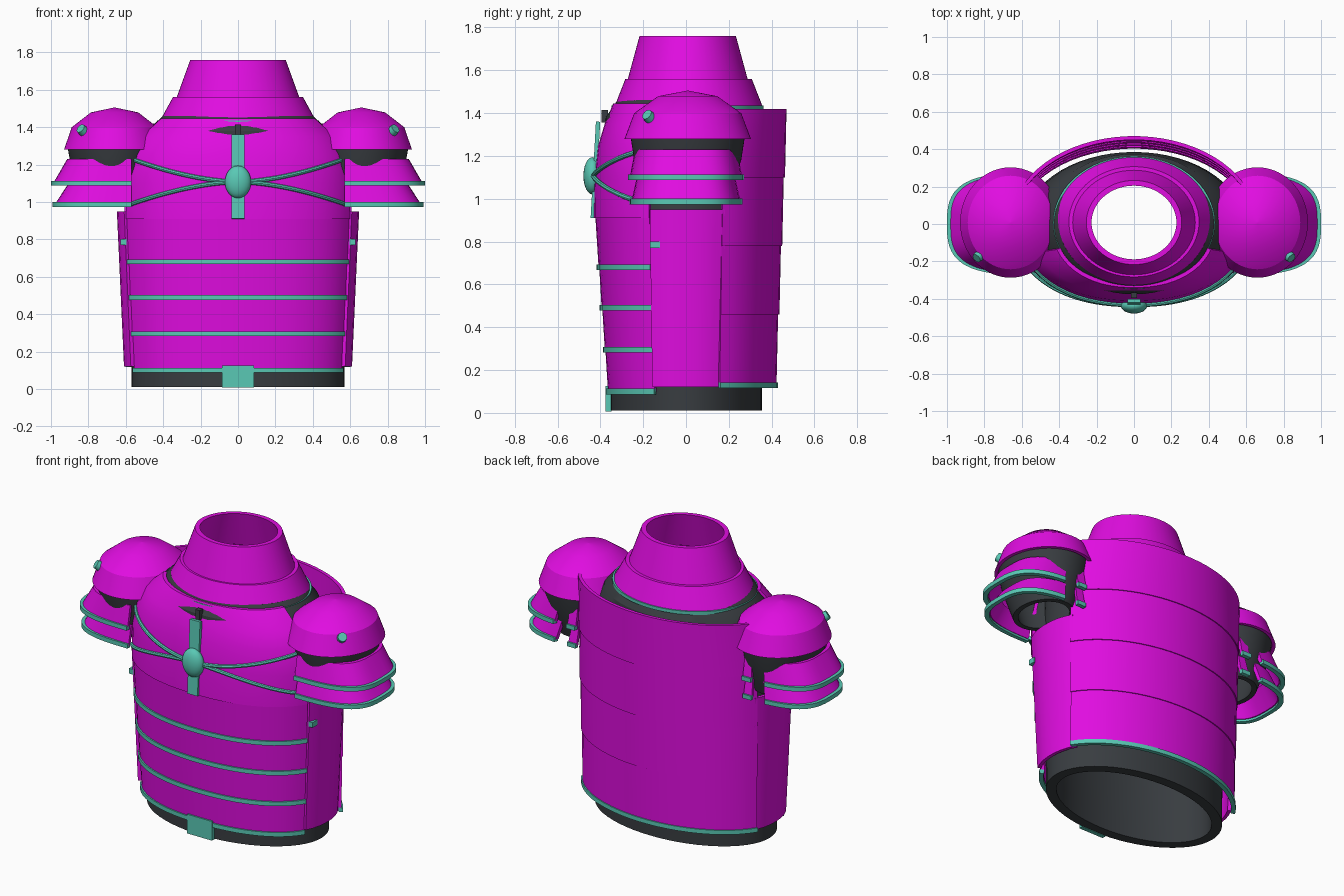
import bpy, bmesh
from math import sin, cos, radians, copysign
from mathutils import Vector

cube = bpy.data.objects.get("Cube")
if cube:
    bpy.data.objects.remove(cube)


def material(name, rgb):
    m = bpy.data.materials.new(name)
    m.use_nodes = True
    m.diffuse_color = (*rgb, 1)
    m.node_tree.nodes["Principled BSDF"].inputs["Base Color"].default_value = (*rgb, 1)
    return m


MAGENTA = material("magenta_plate", (0.75, 0.004, 0.75))
TEAL = material("teal_trim", (0.1, 0.58, 0.46))
DARK = material("dark_cloth", (0.04, 0.046, 0.052))
parts = []


def finish(name, mat, bm):
    bmesh.ops.recalc_face_normals(bm, faces=bm.faces)
    mesh = bpy.data.meshes.new(name)
    bm.to_mesh(mesh)
    bm.free()
    mesh.materials.append(mat)
    ob = bpy.data.objects.new(name, mesh)
    bpy.context.collection.objects.link(ob)
    parts.append(ob)
    return ob


def power(v, e):
    return copysign(abs(v) ** e, v)


def shell(name, mat, rings, t=0.02, a0=0, a1=360, p=2.0, cx=0, cy=0, side=1):
    """Thick curved plate through rings of (z, rx, ry[, angle trimmed at each end])."""
    bm = bmesh.new()
    full = a1 - a0 >= 360
    n = max(3, round((a1 - a0) / 6))
    section = [(r, 0) for r in rings] + [(r, t) for r in reversed(rings)]
    cols = []
    for i in range(n if full else n + 1):
        col = []
        for (z, rx, ry, *cut), inset in section:
            c = cut[0] if cut else 0
            a = radians(a0 + c + (a1 - a0 - 2 * c) * i / n)
            x = max(rx - inset, 0.001) * power(cos(a), 2 / p)
            y = max(ry - inset, 0.001) * power(sin(a), 2 / p)
            col.append(bm.verts.new((side * (cx + x), cy + y, z)))
        cols.append(col)
    k = len(section)
    for i in range(n):
        a, b = cols[i], cols[(i + 1) % len(cols)]
        for j in range(k):
            bm.faces.new((a[j], b[j], b[(j + 1) % k], a[(j + 1) % k]))
    if not full:
        bm.faces.new(cols[0])
        bm.faces.new(cols[-1])
    return finish(name, mat, bm)


def band(name, z, rx, ry, h=0.026, **kw):
    return shell(name, TEAL, [(z - h / 2, rx, ry), (z + h / 2, rx, ry)], t=0.025, **kw)


def box(name, mat, loc, size, tilt=0):
    bm = bmesh.new()
    bmesh.ops.create_cube(bm, size=1)
    bmesh.ops.scale(bm, vec=size, verts=bm.verts)
    ob = finish(name, mat, bm)
    ob.location = loc
    ob.rotation_euler.x = tilt
    return ob


def lerp_ring(rings, z):
    for a, b in zip(rings, rings[1:]):
        if z <= b[0]:
            f = (z - a[0]) / (b[0] - a[0])
            return [u + (v - u) * f for u, v in zip(a[1:], b[1:])]
    return rings[-1][1:]


# Inner cloth body, open at neck and waist
shell("inner_body", DARK, [(0.01, 0.57, 0.355), (0.12, 0.57, 0.355), (0.9, 0.585, 0.385),
                           (1.2, 0.57, 0.385), (1.38, 0.49, 0.375), (1.46, 0.4, 0.32)], t=0.06)

# Neck and collar
shell("neck_guard", MAGENTA, [(1.54, 0.335, 0.285), (1.76, 0.255, 0.225)], t=0.028, cy=0.008)
shell("collar", MAGENTA, [(1.42, 0.425, 0.35), (1.56, 0.348, 0.295)], t=0.03, cy=0.012)
band("collar_trim", 1.425, 0.432, 0.355, h=0.02, cy=0.008)

# Breastplate
FRONT = dict(a0=201.5, a1=338.5, p=2.2)
CHEST = [(0.91, 0.64, 0.43), (1.1, 0.64, 0.427), (1.25, 0.61, 0.41),
         (1.35, 0.55, 0.38), (1.445, 0.44, 0.34)]
shell("breastplate", MAGENTA, CHEST, **FRONT)

# Four abdomen bands, each with a trim on its lower edge
levels = [0.1, 0.295, 0.49, 0.68, 0.92]
for i, (low, high) in enumerate(zip(levels, levels[1:])):
    def size(z, grow=0.0):
        f = (z - 0.1) / 0.82
        return z, 0.59 + 0.045 * f + grow, 0.362 + 0.062 * f + grow
    shell(f"abdomen_band_{i + 1}", MAGENTA, [size(low, 0.003), size(high)], **FRONT)
    band(f"abdomen_trim_{i + 1}", *size(low, 0.012), **FRONT)

# Backplate bands, stepped outward at each lower edge
backs = [0.12, 0.46, 0.78, 1.1, 1.42]
for i, (low, high) in enumerate(zip(backs, backs[1:])):
    def back(z, grow=0.0):
        f = (z - 0.12) / 1.3
        return z, 0.64 + 0.025 * f + grow, 0.42 + 0.053 * f + grow, 6 if z > 1.4 else 0
    shell(f"backplate_band_{i + 1}", MAGENTA, [back(low, 0.003), back(high, -0.003)],
          a0=22, a1=158)
band("backplate_trim", 0.13, 0.65, 0.43, a0=22, a1=158)

# Chest ornament: bar, pin and oval boss
box("chest_bar", TEAL, (0, -0.423, 1.135), (0.07, 0.02, 0.45), -0.055)
box("chest_pin", DARK, (0, -0.38, 1.385), (0.03, 0.03, 0.06))
bm = bmesh.new()
bmesh.ops.create_uvsphere(bm, u_segments=24, v_segments=12, radius=1)
bmesh.ops.scale(bm, vec=(0.07, 0.042, 0.087), verts=bm.verts)
finish("chest_boss", TEAL, bm).location = (0, -0.437, 1.107)

# Waist buckle
box("waist_buckle", TEAL, (0, -0.362, 0.066), (0.17, 0.026, 0.118))


def strap(name, side, rise):
    """Round cord following the breastplate from the boss to the arm."""
    bm = bmesh.new()
    steps, sides, rad = 14, 8, 0.012
    loops = []
    for i in range(steps + 1):
        u = i / steps
        x, z = 0.57 * u, 1.107 + rise * u ** 1.7
        rx, ry = lerp_ring(CHEST, z)
        y = -ry * (1 - (x / rx) ** 2.2) ** (1 / 2.2) - 0.006
        out = Vector((u * 0.7, -1, 0)).normalized()
        centre = Vector((x, y, z))
        loop = []
        for k in range(sides):
            a = radians(360 * k / sides)
            v = centre + out * rad * cos(a) + Vector((0, 0, rad * sin(a)))
            loop.append(bm.verts.new((side * v.x, v.y, v.z)))
        loops.append(loop)
    for a, b in zip(loops, loops[1:]):
        for k in range(sides):
            bm.faces.new((a[k], a[(k + 1) % sides], b[(k + 1) % sides], b[k]))
    bm.faces.new(loops[0])
    bm.faces.new(loops[-1])
    finish(name, TEAL, bm)


for side, tag in ((1, "left"), (-1, "right")):
    strap(f"{tag}_upper_strap", side, 0.123)
    strap(f"{tag}_lower_strap", side, -0.118)

    # Flank plate and its latch
    shell(f"{tag}_flank_plate", MAGENTA, [(0.12, 0.61, 0.4), (0.95, 0.648, 0.43)],
          a0=-21, a1=23, p=2.2, side=side)
    box(f"{tag}_latch", TEAL, (side * 0.612, -0.145, 0.785), (0.03, 0.045, 0.032))

    # Shoulder dome with stud, over a cloth sleeve
    dome = [(1.28 + 0.225 * sin(radians(e)), 0.27 * cos(radians(e)), 0.295 * cos(radians(e)))
            for e in (0, 32, 62, 90)]
    shell(f"{tag}_shoulder_dome", MAGENTA, dome, cx=0.66, cy=0.008, side=side)
    shell(f"{tag}_sleeve", DARK, [(1.0, 0.16, 0.19), (1.18, 0.225, 0.25), (1.31, 0.25, 0.27)],
          t=0.03, cx=0.665, cy=0.008, side=side)
    bm = bmesh.new()
    bmesh.ops.create_cone(bm, cap_ends=True, segments=12, radius1=0.03, radius2=0.026, depth=0.04)
    stud = finish(f"{tag}_shoulder_stud", TEAL, bm)
    stud.location = (side * 0.83, -0.172, 1.382)
    stud.rotation_euler = Vector((side * 0.6, -0.55, 0.55)).to_track_quat("Z", "Y").to_euler()

    # Two flared arm plates with trims, broken by a gap at the rear
    for a0, a1, end in ((-90, 78, "main"), (87, 90, "rear_tab")):
        arc = dict(a0=a0, a1=a1, p=3, cx=0.57, side=side)
        for name, low, high, r in (("upper", 1.1, 1.23, 0.418), ("lower", 0.987, 1.1, 0.41)):
            ry = r - 0.155
            shell(f"{tag}_{name}_arm_plate_{end}", MAGENTA,
                  [(low, r, ry), (high, r - 0.075, ry - 0.025)], **arc)
            band(f"{tag}_{name}_arm_trim_{end}", low, r + 0.012, ry + 0.008, **arc)

# Smooth shading with crisp edges
for ob in bpy.context.selected_objects:
    ob.select_set(False)
for ob in parts:
    ob.select_set(True)
bpy.context.view_layer.objects.active = parts[0]
bpy.ops.object.shade_smooth_by_angle(angle=radians(30))
